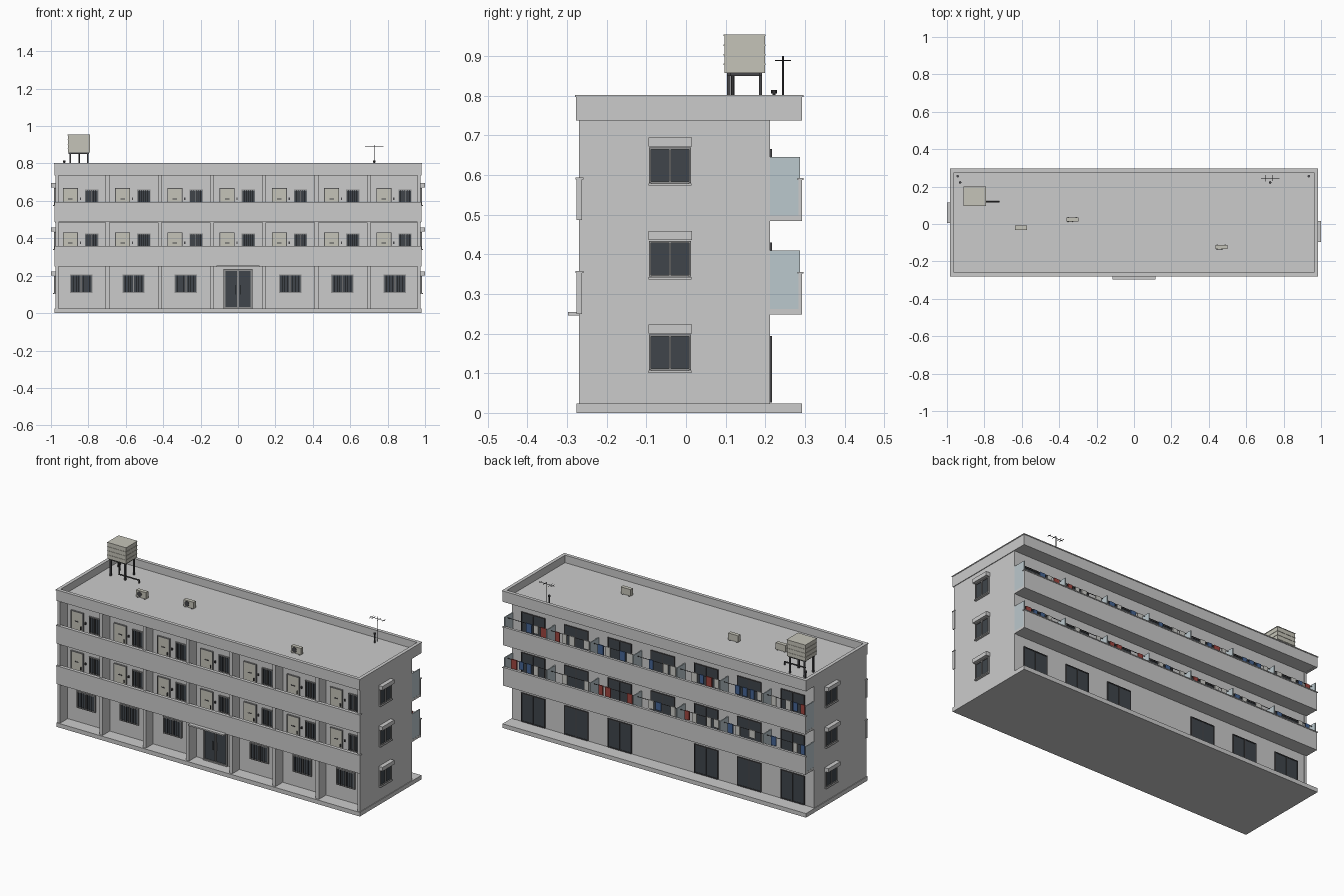
import bpy, bmesh, math, random
from mathutils import Vector, Matrix

if "Cube" in bpy.data.objects:
    bpy.data.objects.remove(bpy.data.objects["Cube"])

random.seed(4)
BAYS = [-0.838 + i * 0.2793 for i in range(7)]
EDGES = [-0.698 + i * 0.2793 for i in range(6)]
FLOORS = [0.024, 0.26, 0.496]


def material(name, rgb):
    m = bpy.data.materials.new(name)
    m.diffuse_color = (*rgb, 1)
    m.use_nodes = True
    m.node_tree.nodes["Principled BSDF"].inputs["Base Color"].default_value = m.diffuse_color
    return m


GLASS = material("dark_glass", (0.05, 0.06, 0.07))
CREAM = material("cream", (0.56, 0.55, 0.48))
PANEL = material("pale_panel", (0.50, 0.58, 0.61))
METAL = material("dark_metal", (0.06, 0.06, 0.065))
FRAME = material("frame_grey", (0.28, 0.28, 0.28))
RED = material("red_cloth", (0.35, 0.06, 0.05))
BLUE = material("blue_cloth", (0.06, 0.13, 0.30))
WHITE = material("white_cloth", (0.60, 0.60, 0.57))


def finish(name, bm, mat):
    me = bpy.data.meshes.new(name)
    bm.to_mesh(me)
    bm.free()
    ob = bpy.data.objects.new(name, me)
    bpy.context.collection.objects.link(ob)
    if mat:
        me.materials.append(mat)
    return ob


def boxes(name, items, mat=None):
    """Each item is (x0, x1, y0, y1, z0, z1)."""
    bm = bmesh.new()
    for x0, x1, y0, y1, z0, z1 in items:
        m = Matrix.Translation(((x0 + x1) / 2, (y0 + y1) / 2, (z0 + z1) / 2))
        bmesh.ops.create_cube(bm, size=1, matrix=m @ Matrix.Diagonal((x1 - x0, y1 - y0, z1 - z0, 1)))
    return finish(name, bm, mat)


def rods(name, items, mat=None, seg=8):
    """Each item is (start, end, radius)."""
    bm = bmesh.new()
    for a, b, r in items:
        a, b = Vector(a), Vector(b)
        m = Matrix.Translation((a + b) / 2) @ (b - a).to_track_quat('Z', 'Y').to_matrix().to_4x4()
        bmesh.ops.create_cone(bm, cap_ends=True, segments=seg, radius1=r, radius2=r,
                              depth=(b - a).length, matrix=m)
    return finish(name, bm, mat)


def frame_y(x0, x1, z0, z1, y0, y1, t, mid=True):
    """Window frame bars in a wall facing y."""
    out = [(x0, x0 + t, y0, y1, z0, z1), (x1 - t, x1, y0, y1, z0, z1),
           (x0 + t, x1 - t, y0, y1, z0, z0 + t), (x0 + t, x1 - t, y0, y1, z1 - t, z1)]
    c = (x0 + x1) / 2
    return out + ([(c - t / 2, c + t / 2, y0, y1, z0 + t, z1 - t)] if mid else [])


# Main body, base and end walls
boxes("base_slab", [(-0.98, 0.98, -0.276, 0.293, 0, 0.024)])
boxes("main_body", [(-0.97, 0.97, -0.20, 0.21, 0.01, 0.745)])
boxes("end_walls", [(s - 0.008, s + 0.008, -0.27, 0.212, 0.01, 0.745) for s in (-0.968, 0.968)])
boxes("front_fins", [(x - 0.01, x + 0.01, -0.266, -0.19, 0.02, 0.745) for x in EDGES])

# Front corridors: slab and solid parapet with a thin coping
boxes("corridor_slabs", [(-0.97, 0.97, -0.265, -0.19, z - 0.012, z) for z in FLOORS[1:]])
boxes("corridor_parapets", [(-0.98, 0.98, -0.276, -0.262, z - 0.01, z + 0.093) for z in FLOORS[1:]])
boxes("corridor_copings", [(-0.982, 0.982, -0.279, -0.259, z + 0.093, z + 0.098) for z in FLOORS[1:]])

# Roof slab with raised rim
boxes("roof_slab", [(-0.975, 0.975, -0.272, 0.288, 0.738, 0.757)])
boxes("roof_parapet", [(-0.98, 0.98, -0.277, -0.262, 0.737, 0.797), (-0.98, 0.98, 0.278, 0.293, 0.737, 0.797),
                       (-0.98, -0.965, -0.262, 0.278, 0.737, 0.797), (0.965, 0.98, -0.262, 0.278, 0.737, 0.797)])
boxes("roof_coping", [(-0.983, 0.983, -0.28, -0.26, 0.797, 0.802), (-0.983, 0.983, 0.276, 0.296, 0.797, 0.802),
                      (-0.983, -0.963, -0.26, 0.276, 0.797, 0.802), (0.963, 0.983, -0.26, 0.276, 0.797, 0.802)])

# Ground floor front windows with security bars
glass, frames, bars = [], [], []
for i, x in enumerate(BAYS):
    if i == 3:
        continue
    glass.append((x - 0.055, x + 0.055, -0.203, -0.195, 0.113, 0.2))
    frames += frame_y(x - 0.06, x + 0.06, 0.108, 0.206, -0.208, -0.195, 0.006)
    bars += [((x + k * 0.014, -0.211, 0.112), (x + k * 0.014, -0.211, 0.202), 0.0015) for k in range(-3, 4)]
boxes("ground_window_glass", glass, GLASS)
boxes("ground_window_frames", frames, FRAME)
rods("ground_window_bars", bars, METAL, 6)

# Main entrance
boxes("entrance_glass", [(-0.068, 0.068, -0.206, -0.195, 0.03, 0.225)], GLASS)
boxes("entrance_frame", frame_y(-0.077, 0.077, 0.024, 0.235, -0.212, -0.195, 0.009), FRAME)
rods("entrance_handles", [((s, -0.214, 0.10), (s, -0.214, 0.15), 0.002) for s in (-0.012, 0.012)], METAL)
boxes("entrance_canopy", [(-0.115, 0.115, -0.298, -0.20, 0.246, 0.254)])

# Apartment doors, barred windows and meter boxes on the upper corridors
doors, dframes, handles, wglass, wframes, wbars, meters = ([] for _ in range(7))
for z in FLOORS[1:]:
    for x in BAYS:
        d, w = x - 0.058, x + 0.055
        doors.append((d - 0.036, d + 0.036, -0.207, -0.195, z, z + 0.168))
        dframes += frame_y(d - 0.04, d + 0.04, z, z + 0.172, -0.209, -0.195, 0.004, False)
        handles += [(d - 0.012, d + 0.012, -0.209, -0.205, z + 0.112, z + 0.117),
                    (d + 0.026, d + 0.03, -0.213, -0.205, z + 0.075, z + 0.092)]
        wglass.append((w - 0.033, w + 0.033, -0.203, -0.195, z + 0.075, z + 0.16))
        wframes += frame_y(w - 0.036, w + 0.036, z + 0.07, z + 0.165, -0.207, -0.195, 0.004)
        wbars += [((w + k * 0.011, -0.21, z + 0.073), (w + k * 0.011, -0.21, z + 0.162), 0.0015) for k in range(-2, 3)]
        meters.append((d + 0.05, d + 0.056, -0.208, -0.195, z + 0.11, z + 0.122))
boxes("apartment_doors", doors, CREAM)
boxes("apartment_door_frames", dframes, FRAME)
boxes("door_handles_and_slots", handles, METAL)
boxes("corridor_window_glass", wglass, GLASS)
boxes("corridor_window_frames", wframes, FRAME)
rods("corridor_window_bars", wbars, METAL, 6)
boxes("door_bells", meters, METAL)

# Side windows with hoods and sills, offset on each end
glass, frames, hoods = [], [], []
for s, yc in ((1, -0.04), (-1, 0.06)):
    for f in FLOORS:
        z = f + 0.084

        def side(x0, x1, y0, y1, z0, z1):
            return (min(s * x0, s * x1), max(s * x0, s * x1), yc + y0, yc + y1, z0, z1)
        glass.append(side(0.97, 0.98, -0.048, 0.048, z, z + 0.088))
        frames += [side(0.97, 0.985, y, y + 0.005, z, z + 0.09) for y in (-0.053, -0.0025, 0.048)]
        frames += [side(0.97, 0.985, -0.048, 0.048, q, q + 0.005) for q in (z - 0.001, z + 0.085)]
        hoods += [side(0.97, 1.0, -0.055, 0.055, z + 0.092, z + 0.115),
                  side(0.97, 0.99, -0.054, 0.054, z - 0.007, z - 0.001)]
boxes("side_window_glass", glass, GLASS)
boxes("side_window_frames", frames, FRAME)
boxes("side_window_hoods", hoods)

# Rear sliding doors
glass, frames = [], []
for n, z in enumerate(FLOORS):
    for i, x in enumerate(BAYS):
        if n == 0 and i == 3:
            continue
        glass.append((x - 0.072, x + 0.072, 0.205, 0.214, z + 0.006, z + 0.165))
        frames += frame_y(x - 0.077, x + 0.077, z + 0.002, z + 0.17, 0.205, 0.217, 0.005)
boxes("rear_door_glass", glass, GLASS)
boxes("rear_door_frames", frames, METAL)

# Rear balconies with dividers
boxes("balcony_slabs", [(-0.976, 0.976, 0.20, 0.29, z - 0.012, z + 0.002) for z in FLOORS[1:]])
boxes("balcony_parapets", [(-0.978, 0.978, 0.284, 0.293, z - 0.012, z + 0.091) for z in FLOORS[1:]])
boxes("balcony_copings", [(-0.98, 0.98, 0.281, 0.296, z + 0.091, z + 0.096) for z in FLOORS[1:]])
boxes("balcony_dividers", [(x - 0.003, x + 0.003, 0.21, 0.288, z, z + 0.15)
                           for z in FLOORS[1:] for x in [-0.972] + EDGES + [0.972]], PANEL)

# Laundry poles and hanging clothes
poles, cloth = [], {"red": [], "blue": [], "white": []}
for z in FLOORS[1:]:
    for x in BAYS:
        poles.append(((x - 0.13, 0.262, z + 0.138), (x + 0.13, 0.262, z + 0.138), 0.002))
        for k in range(5):
            if random.random() < 0.7:
                c = x - 0.10 + k * 0.047
                w, h = random.uniform(0.013, 0.019), random.uniform(0.045, 0.07)
                key = random.choice(["red", "blue", "white", "white"])
                cloth[key].append((c - w, c + w, 0.259, 0.265, z + 0.141 - h, z + 0.141))
rods("laundry_poles", poles, METAL, 6)
for key, mat in (("red", RED), ("blue", BLUE), ("white", WHITE)):
    boxes(key + "_laundry", cloth[key], mat)

# Water tank on legs, with ribs and pipe
boxes("water_tank", [(-0.91, -0.792, 0.097, 0.199, 0.858, 0.952)], CREAM)
boxes("tank_ribs", [(-0.912, -0.79, 0.095, 0.201, z, z + 0.003) for z in (0.878, 0.902, 0.926, 0.951)], CREAM)
boxes("tank_legs", [(x - 0.004, x + 0.004, y - 0.004, y + 0.004, 0.75, 0.858)
                    for x in (-0.898, -0.804) for y in (0.108, 0.188)], METAL)
boxes("tank_frame", [(-0.906, -0.796, y - 0.004, y + 0.004, 0.85, 0.858) for y in (0.108, 0.188)]
      + [(x - 0.004, x + 0.004, 0.104, 0.192, 0.85, 0.858) for x in (-0.898, -0.804)], METAL)
rods("tank_pipe", [((-0.85, 0.118, 0.86), (-0.85, 0.118, 0.775), 0.004),
                   ((-0.854, 0.118, 0.775), (-0.72, 0.118, 0.775), 0.004),
                   ((-0.722, 0.118, 0.778), (-0.722, 0.118, 0.752), 0.004)], METAL)

# Rooftop cooling units
units = ((-0.605, -0.02), (-0.33, 0.025), (0.467, -0.122))
boxes("cooling_units", [(x - 0.032, x + 0.032, y - 0.011, y + 0.011, 0.76, 0.798) for x, y in units], CREAM)
boxes("cooling_unit_feet", [(x + q - 0.004, x + q + 0.004, y - 0.012, y + 0.012, 0.755, 0.76)
                            for x, y in units for q in (-0.022, 0.022)], METAL)
rods("cooling_unit_fans", [((x - 0.01, y - 0.013, 0.779), (x - 0.01, y - 0.008, 0.779), 0.015)
                           for x, y in units], METAL, 20)

# Antenna, roof vents and drains
rods("antenna", [((0.728, 0.245, 0.755), (0.728, 0.245, 0.90), 0.0025),
                 ((0.68, 0.245, 0.889), (0.778, 0.245, 0.889), 0.0015)]
     + [((x, 0.245 - h, 0.889), (x, 0.245 + h, 0.889), 0.0012)
        for x, h in ((0.69, 0.02), (0.705, 0.018), (0.74, 0.016), (0.77, 0.014))], METAL, 6)
vents = ((-0.93, 0.222), (0.728, 0.222))
rods("roof_vents", [((x, y, 0.755), (x, y, 0.81), 0.004) for x, y in vents]
     + [((x, y, 0.806), (x, y, 0.815), 0.007) for x, y in vents], METAL, 10)
rods("roof_drains", [((x, 0.256, 0.755), (x, 0.256, 0.76), 0.007) for x in (-0.943, 0.935)], METAL, 12)
